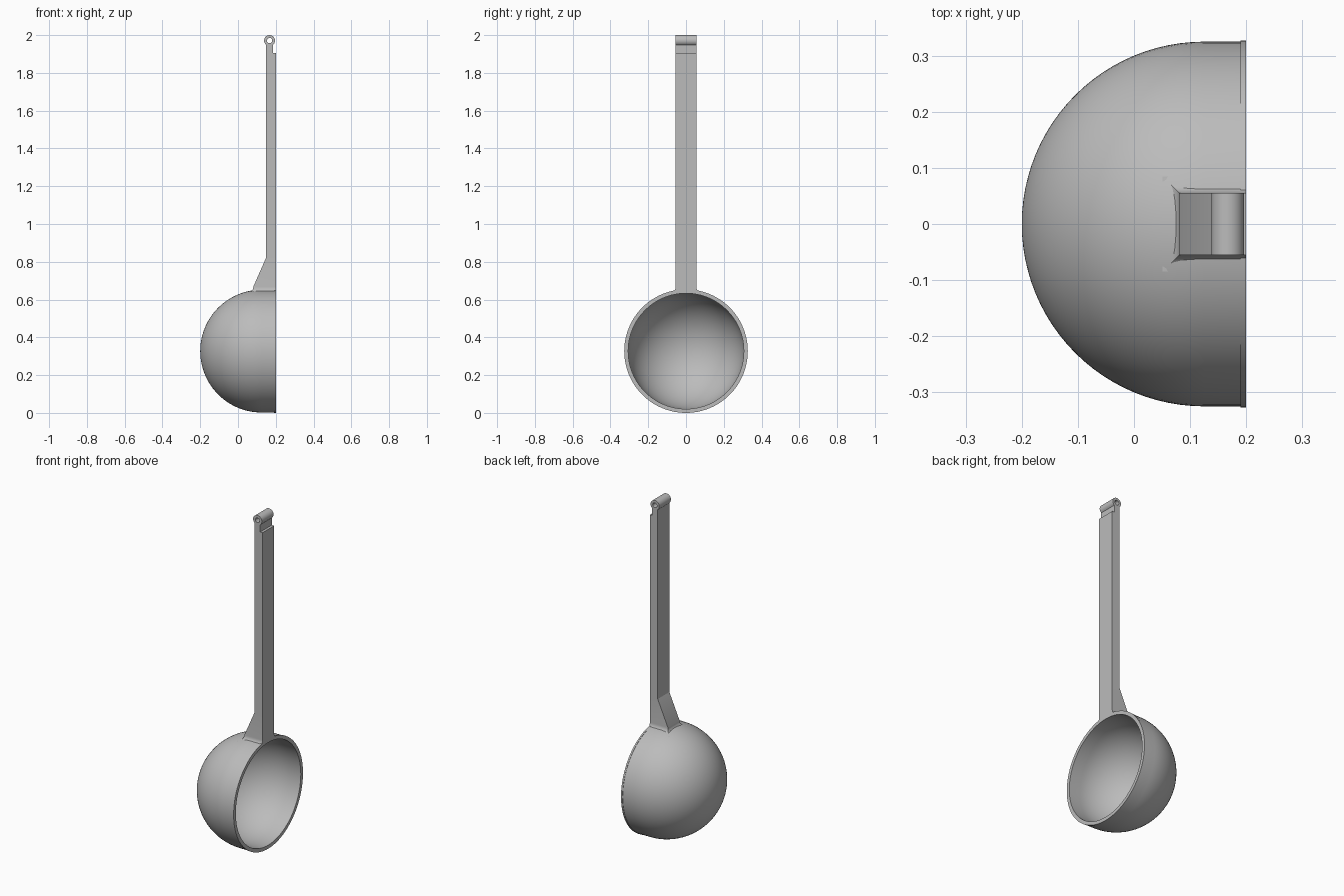
import bpy, bmesh, math
from mathutils import Matrix, Vector

cube = bpy.data.objects.get("Cube")
if cube:
    bpy.data.objects.remove(cube, do_unlink=True)

# One plain grey metal
metal = bpy.data.materials.new("grey metal")
metal.use_nodes = True
GREY = (0.5, 0.5, 0.5, 1)
metal.diffuse_color = GREY
metal.node_tree.nodes["Principled BSDF"].inputs["Base Color"].default_value = GREY


def finish(name, bm, angle):
    bmesh.ops.remove_doubles(bm, verts=bm.verts, dist=1e-6)
    bmesh.ops.recalc_face_normals(bm, faces=bm.faces)
    mesh = bpy.data.meshes.new(name)
    bm.to_mesh(mesh)
    bm.free()
    mesh.materials.append(metal)
    obj = bpy.data.objects.new(name, mesh)
    bpy.context.collection.objects.link(obj)
    bpy.ops.object.select_all(action='DESELECT')
    obj.select_set(True)
    bpy.context.view_layer.objects.active = obj
    bpy.ops.object.shade_smooth_by_angle(angle=math.radians(angle))
    return obj


def lathe(name, points, axis, centre, steps, closed=False):
    """Turn a profile of 3D points about an axis through centre."""
    bm = bmesh.new()
    verts = [bm.verts.new(p) for p in points]
    pairs = list(zip(verts, verts[1:]))
    if closed:
        pairs.append((verts[-1], verts[0]))
    edges = [bm.edges.new(p) for p in pairs]
    bmesh.ops.spin(bm, geom=verts + edges, cent=centre, axis=axis,
                   angle=math.tau, steps=steps, use_merge=True)
    return finish(name, bm, 30)


# Bowl: hollow hemisphere with a short straight collar and a fine lip
CZ, CX, RIM = 0.327, 0.125, 0.2
OUTER, INNER, LIP = 0.325, 0.306, 0.327
QUARTER = [math.pi / 2 * i / 24 for i in range(25)]
profile = [(CX - OUTER * math.cos(a), OUTER * math.sin(a)) for a in QUARTER]
profile += [(0.19, OUTER), (0.19, LIP), (RIM, LIP), (RIM, INNER)]
profile += [(CX - INNER * math.cos(a), INNER * math.sin(a)) for a in reversed(QUARTER)]
lathe("bowl", [(x, 0, CZ + r) for x, r in profile], (1, 0, 0), (0, 0, CZ), 96)

# Handle: stacked rectangular sections (z, back x, front x, half width)
HALF, BACK = 0.055, 0.148
sections = []
for i in range(9):
    a = math.pi / 2 * (1 - i / 8)
    flare = 0.03 * (1 - math.cos(a))
    sections.append((0.668 - 0.034 * math.sin(a), 0.081 - flare, RIM, HALF + flare))
sections += [(0.82, BACK, RIM, HALF), (1.905, BACK, RIM, HALF),
             (1.905, BACK, 0.185, HALF), (1.953, BACK, 0.185, HALF)]

bm = bmesh.new()
rings = []
for z, x0, x1, w in sections:
    rings.append([bm.verts.new(p) for p in
                  ((x0, -w, z), (x1, -w, z), (x1, w, z), (x0, w, z))])
for low, high in zip(rings, rings[1:]):
    for i in range(4):
        j = (i + 1) % 4
        if (low[i].co - high[i].co).length + (low[j].co - high[j].co).length > 1e-6:
            bm.faces.new((low[i], low[j], high[j], high[i]))
bm.faces.new(rings[0][::-1])
bm.faces.new(rings[-1])
finish("handle", bm, 20)

# Hinge barrel: open tube across the top of the handle
HX, HZ, BARREL, HOLE = 0.167, 1.971, 0.029, 0.014
tube = [(HX, y, HZ + r) for y, r in
        ((-HALF, HOLE), (-HALF, BARREL), (HALF, BARREL), (HALF, HOLE))]
lathe("hinge_barrel", tube, (0, 1, 0), (HX, 0, HZ), 32, closed=True)
